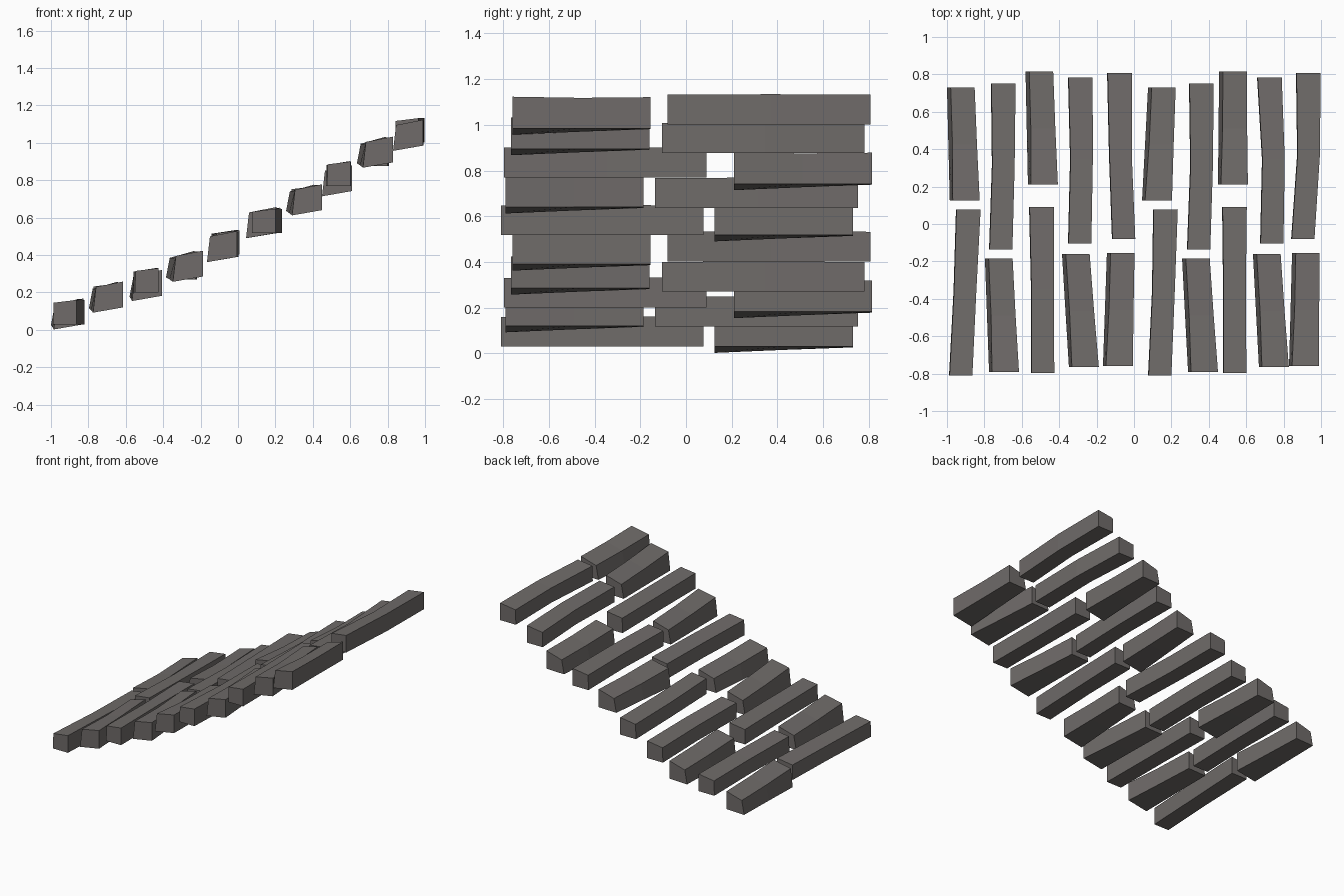
import bpy, bmesh

if "Cube" in bpy.data.objects:
    bpy.data.objects.remove(bpy.data.objects["Cube"])

stone = bpy.data.materials.new("dark_stone")
stone.diffuse_color = (0.16, 0.148, 0.142, 1)
stone.use_nodes = True
stone.node_tree.nodes["Principled BSDF"].inputs["Base Color"].default_value = stone.diffuse_color


def block(name, sections):
    """Loft a closed block through 4-corner cross-sections."""
    bm = bmesh.new()
    rings = [[bm.verts.new(p) for p in s] for s in sections]
    for a, b in zip(rings, rings[1:]):
        for i in range(4):
            j = (i + 1) % 4
            bm.faces.new((a[i], a[j], b[j], b[i]))
    bm.faces.new(rings[0])
    bm.faces.new(rings[-1])
    bmesh.ops.recalc_face_normals(bm, faces=bm.faces)
    me = bpy.data.meshes.new(name)
    bm.to_mesh(me)
    bm.free()
    me.materials.append(stone)
    bpy.context.collection.objects.link(bpy.data.objects.new(name, me))


def section(x, y, z, width, drop, lean, left_h, right_h):
    return [(x, y, z - drop), (x + width, y, z),
            (x + width, y, z + right_h), (x + lean, y, z + left_h)]


def short_block(name, y0, back, front, z):
    # wedge: its lower left edge sinks towards the front
    mid = (back + front) / 2
    block(name, [section(front, y0, z, 0.16, 0.028, 0.016, 0.11, 0.138),
                 section(mid, y0 + 0.3, z, 0.153, 0.015, 0.022, 0.098, 0.133),
                 section(back, y0 + 0.605, z, 0.148, 0.004, 0.02, 0.1, 0.136)])


def long_block(name, y0, back, mid, front, z):
    # nearly square bar, slightly bent in the middle
    block(name, [section(front, y0, z, 0.125, 0, 0.003, 0.115, 0.13),
                 section(mid, y0 + 0.45, z, 0.122, 0, 0.003, 0.11, 0.132),
                 section(back, y0 + 0.887, z, 0.132, 0, 0.003, 0.112, 0.13)])


# front ends of the short and long block, repeating every five steps
starts = [(0.125, -0.81), (-0.79, -0.135), (0.21, -0.797),
          (-0.765, -0.105), (-0.76, -0.08)]

# left edges (back, front) and height of each short block
shorts = [(-1.0, -.985, .03), (-.797, -.775, .12), (-.58, -.567, .182),
          (-.385, -.348, .285), (-.145, -.166, .39), (.075, .043, .518),
          (.257, .289, .64), (.455, .449, .742), (.636, .668, .895),
          (.845, .829, .985)]

# left edges (back, middle, front) and height of each long block
longs = [(-.952, -.965, -.989, .03), (-.765, -.76, -.775, .117),
         (-.561, -.551, -.551, .2), (-.353, -.342, -.353, .27),
         (-.144, -.134, -.118, .402), (.102, .096, .075, .517),
         (.294, .3, .283, .637), (.471, .476, .476, .77),
         (.658, .684, .674, .877), (.866, .872, .84, 1.002)]

# ten rising steps, each a short and a long block end to end
for i, (s, l) in enumerate(zip(shorts, longs)):
    ys, yl = starts[i % 5]
    short_block(f"short_step_block_{i + 1}", ys, *s)
    long_block(f"long_step_block_{i + 1}", yl, *l)
